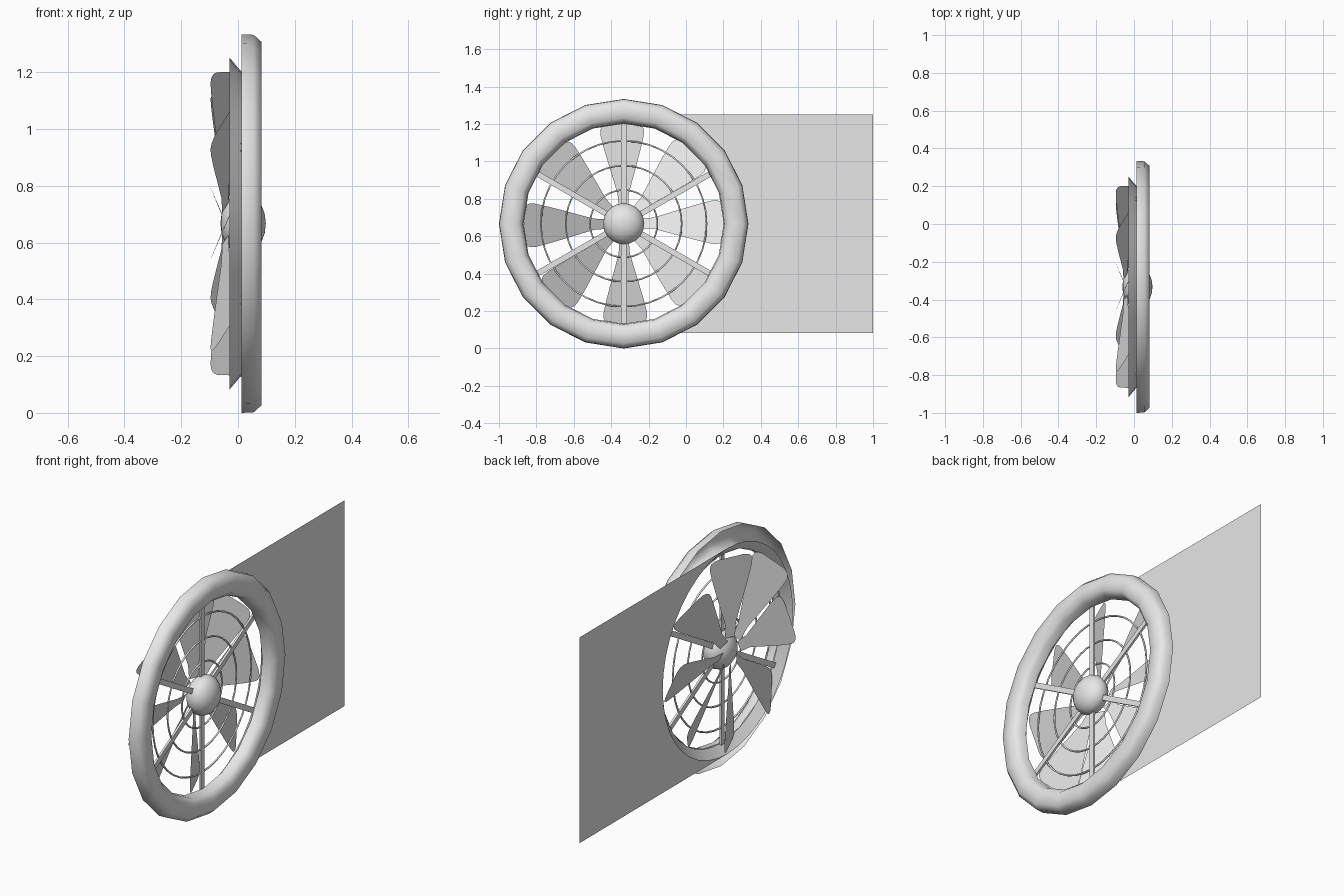
import bpy
import bmesh
from math import sin, cos, pi, radians

old = bpy.data.objects.get("Cube")
if old:
    bpy.data.objects.remove(old, do_unlink=True)

CY, CZ = -0.333, 0.667      # fan axis runs along x
PLATE_X, HOLE_R = -0.03, 0.585

grey = bpy.data.materials.new("plain_grey")
grey.use_nodes = True
grey.diffuse_color = (0.8, 0.8, 0.8, 1)
grey.node_tree.nodes["Principled BSDF"].inputs["Base Color"].default_value = (0.8, 0.8, 0.8, 1)


def polar(x, r, a, t=0.0):
    """Point at radius r and angle a around the axis, shifted by t sideways."""
    return (x, CY + r * cos(a) - t * sin(a), CZ + r * sin(a) + t * cos(a))


def make(name, bm, smooth=True, fix_normals=True):
    bmesh.ops.remove_doubles(bm, verts=bm.verts, dist=0.0001)
    if fix_normals:
        bmesh.ops.recalc_face_normals(bm, faces=bm.faces)
    mesh = bpy.data.meshes.new(name)
    bm.to_mesh(mesh)
    bm.free()
    for p in mesh.polygons:
        p.use_smooth = smooth
    mesh.materials.append(grey)
    obj = bpy.data.objects.new(name, mesh)
    bpy.context.collection.objects.link(obj)
    return obj


def bridge(bm, rows, closed=False):
    """Skin consecutive rows of points with quads."""
    grid = [[bm.verts.new(p) for p in row] for row in rows]
    if closed:
        grid.append(grid[0])
    for a, b in zip(grid, grid[1:]):
        for i in range(len(a) - 1):
            bm.faces.new((a[i], a[i + 1], b[i + 1], b[i]))


def lathe(name, profile, segs):
    bm = bmesh.new()
    rows = [[polar(x, r, 2 * pi * k / segs) for x, r in profile] for k in range(segs)]
    bridge(bm, rows, closed=True)
    return make(name, bm)


# Outer rim, a half tube open at the back
lathe("rim", [(0.012, 0.667), (0.055, 0.665), (0.083, 0.64),
              (0.083, 0.565), (0.055, 0.54), (0.012, 0.535)], 20)

# Flared collar joining the rim to the plate
lathe("collar", [(PLATE_X, HOLE_R), (0.012, 0.535)], 40)

# Flat mounting plate with a round cut-out
bm = bmesh.new()
arc = [polar(PLATE_X, HOLE_R, radians(-90 + 9 * k)) for k in range(21)]
bridge(bm, [[p, (PLATE_X, 1.0, p[2])] for p in arc])
make("plate", bm, smooth=False)

# Hub, a flattened ball
hub = [(0.018 - 0.08 * cos(pi * k / 10), 0.11 * sin(pi * k / 10)) for k in range(11)]
lathe("hub", hub, 20)

# Guard wires
for name, r in (("inner", 0.18), ("middle", 0.31), ("outer", 0.443)):
    wire = [(0.006 + 0.005 * cos(pi * k / 3), r + 0.005 * sin(pi * k / 3)) for k in range(7)]
    lathe("guard_wire_" + name, wire, 40)

# Guard spokes
bm = bmesh.new()
for k in range(6):
    a = radians(30 + 60 * k)
    rows = [[polar(x, r, a, t) for x, t in ((0, -0.015), (0.012, -0.015), (0.012, 0.015),
                                            (0, 0.015), (0, -0.015))] for r in (0.08, 0.54)]
    bridge(bm, rows)
make("guard_spokes", bm, smooth=False)

# Pitched blades: radius and half width along each blade
outline = [(0.08, 0.025), (0.16, 0.03), (0.22, 0.047), (0.3, 0.07), (0.4, 0.098),
           (0.47, 0.115), (0.5, 0.117), (0.518, 0.11), (0.53, 0.09), (0.534, 0.065)]
for k in range(8):
    bm = bmesh.new()
    a = radians(45 * k + 1)
    rows = []
    for r, w in outline:
        rows.append([polar(-0.045 - 0.44 * s * w, r, a, s * w) for s in (-1, 0, 1)])
    bridge(bm, rows)
    make("blade_%d" % (k + 1), bm)
